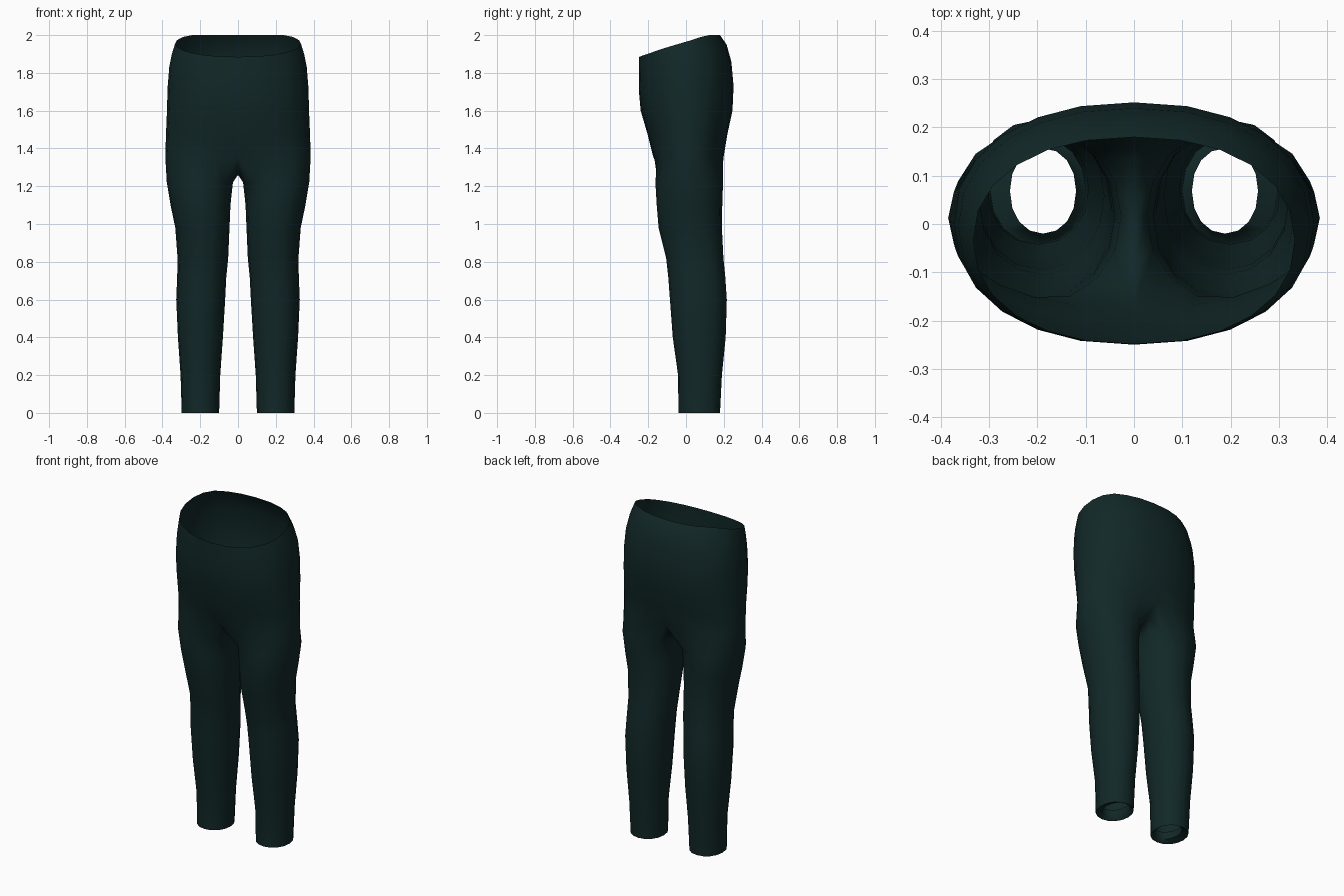
import bpy
import bmesh
from math import sin, cos, pi, copysign

cube = bpy.data.objects.get("Cube")
if cube:
    bpy.data.objects.remove(cube)

# Dark teal cloth
cloth = bpy.data.materials.new("dark teal cloth")
cloth.use_nodes = True
colour = (0.006, 0.021, 0.021, 1)
cloth.diffuse_color = colour
bsdf = cloth.node_tree.nodes["Principled BSDF"]
bsdf.inputs["Base Color"].default_value = colour
bsdf.inputs["Roughness"].default_value = 0.9

SIDES = 16    # around each leg
HALF = 12     # segments of the hip half ring, front seam to back seam

# z, inner x, outer x, front y, back y (the first two form the turned-in hem)
LEG = [
    (0.06, 0.12, 0.257, -0.02, 0.157),
    (0.015, 0.12, 0.257, -0.02, 0.157),
    (0.0, 0.10, 0.298, -0.04, 0.18),
    (0.2, 0.094, 0.304, -0.042, 0.19),
    (0.4, 0.08, 0.318, -0.07, 0.21),
    (0.6, 0.068, 0.327, -0.085, 0.216),
    (0.72, 0.062, 0.322, -0.094, 0.208),
    (0.82, 0.052, 0.32, -0.105, 0.198),
    (0.98, 0.045, 0.332, -0.145, 0.19),
    (1.1, 0.04, 0.357, -0.155, 0.192),
    (1.22, 0.027, 0.377, -0.162, 0.196),
]
# z, forward tilt, half width, front y, back y
HIPS = [
    (1.36, 0, 0.385, -0.175, 0.20),
    (1.48, 0, 0.381, -0.205, 0.22),
    (1.6, 0, 0.376, -0.24, 0.246),
    (1.72, 0.01, 0.373, -0.25, 0.252),
    (1.83, 0.03, 0.364, -0.25, 0.24),
    (1.9, 0.05, 0.35, -0.249, 0.215),
    (1.955, 0.07, 0.333, -0.248, 0.18),
]


def rounded(v, power):
    return copysign(abs(v) ** power, v)


def leg_ring(bm, z, x0, x1, y0, y1):
    ring = []
    for k in range(SIDES):
        a = 2 * pi * (k - 2) / SIDES
        ring.append(bm.verts.new(((x0 + x1) / 2 + (x1 - x0) / 2 * rounded(sin(a), 0.95),
                                  (y0 + y1) / 2 - (y1 - y0) / 2 * rounded(cos(a), 0.95), z)))
    return ring


def hip_ring(bm, z, tilt, width, y0, y1):
    ring = []
    for k in range(HALF + 1):
        a = pi * k / HALF
        x = 0 if k in (0, HALF) else width * rounded(sin(a), 0.9)
        y = (y0 + y1) / 2 - (y1 - y0) / 2 * rounded(cos(a), 0.92)
        ring.append(bm.verts.new((x, y, min(2, z - tilt * cos(a)))))
    return ring


def bridge(bm, low, high, closed):
    n = len(low)
    for k in range(n if closed else n - 1):
        j = (k + 1) % n
        bm.faces.new((low[k], low[j], high[j], high[k]))


bm = bmesh.new()
legs = [leg_ring(bm, *row) for row in LEG]
hips = [hip_ring(bm, *row) for row in HIPS]

# Crotch seam, from the back seam under to the front seam
crotch = [bm.verts.new((0, y, z)) for y, z in ((0.13, 1.29), (0.02, 1.26), (-0.09, 1.285))]
legs.append(hips[0] + crotch)

for low, high in zip(legs, legs[1:]):
    bridge(bm, low, high, True)
for low, high in zip(hips, hips[1:]):
    bridge(bm, low, high, False)

# One half, mirrored into a pair of trousers
mesh = bpy.data.meshes.new("trousers")
bm.to_mesh(mesh)
bm.free()
mesh.materials.append(cloth)
trousers = bpy.data.objects.new("trousers", mesh)
bpy.context.collection.objects.link(trousers)
mirror = trousers.modifiers.new("mirror", "MIRROR")
mirror.use_clip = True
mirror.merge_threshold = 0.001
for face in mesh.polygons:
    face.use_smooth = True
bpy.context.view_layer.objects.active = trousers
trousers.select_set(True)
bpy.ops.object.shade_smooth_by_angle(angle=pi / 3)
